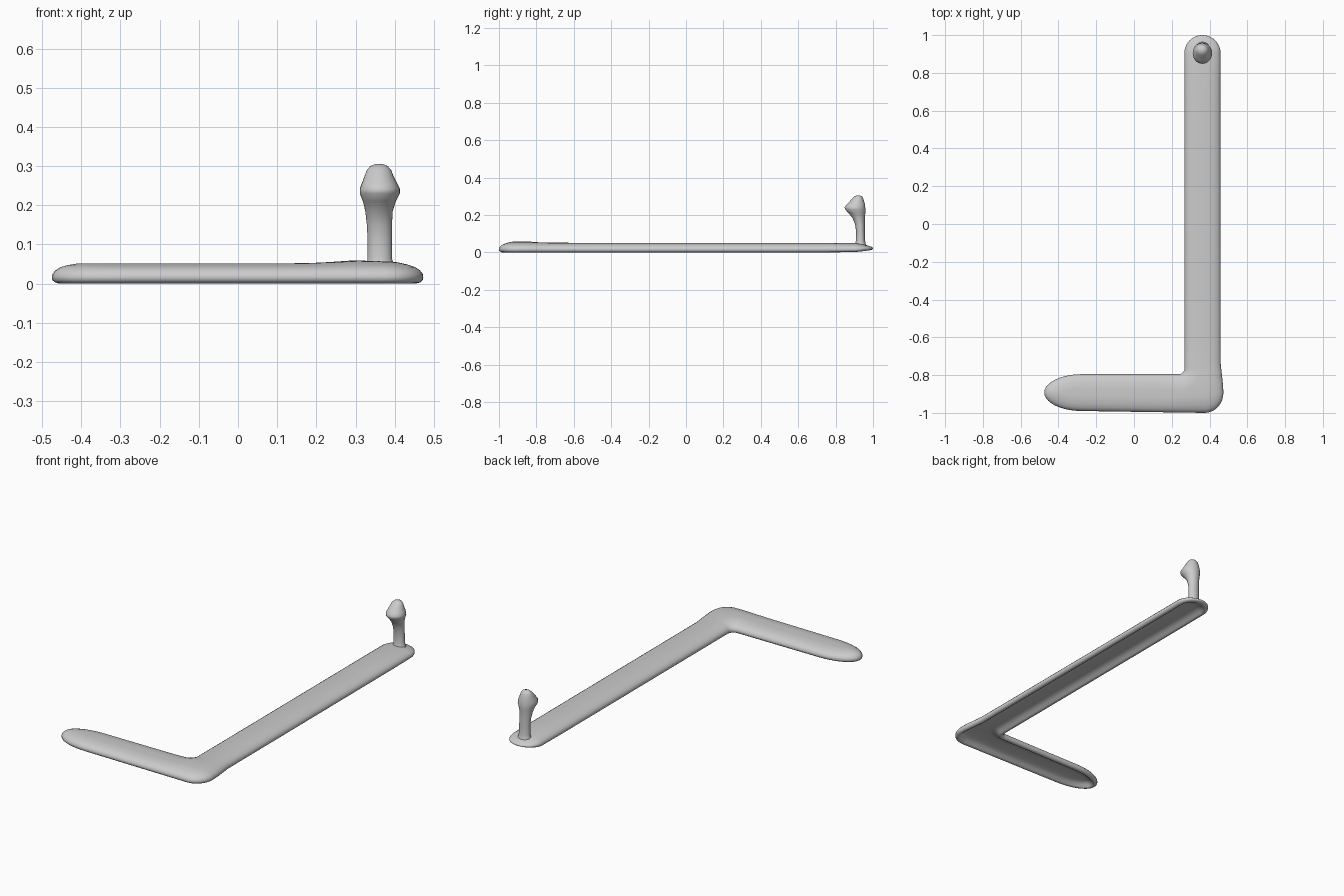
import bpy, bmesh, math

cube = bpy.data.objects.get("Cube")
if cube:
    bpy.data.objects.remove(cube, do_unlink=True)

# Single plain grey
grey = bpy.data.materials.new("grey")
grey.use_nodes = True
color = (0.6, 0.6, 0.6, 1)
grey.diffuse_color = color
grey.node_tree.nodes["Principled BSDF"].inputs["Base Color"].default_value = color


def loft(name, rings, crease):
    """Join equal-length closed rings into a capped, smooth solid."""
    bm = bmesh.new()
    loops = [[bm.verts.new(p) for p in ring] for ring in rings]
    n = len(loops[0])
    for low, high in zip(loops, loops[1:]):
        for i in range(n):
            j = (i + 1) % n
            bm.faces.new((low[i], low[j], high[j], high[i]))
    caps = [bm.faces.new(loops[0][::-1]), bm.faces.new(loops[-1])]
    # Concave caps need valid normals before they are cut into triangles
    bm.normal_update()
    bmesh.ops.triangulate(bm, faces=caps, ngon_method="BEAUTY")
    bm.normal_update()
    mesh = bpy.data.meshes.new(name)
    bm.to_mesh(mesh)
    bm.free()
    mesh.materials.append(grey)
    obj = bpy.data.objects.new(name, mesh)
    bpy.context.collection.objects.link(obj)
    bpy.ops.object.select_all(action="DESELECT")
    obj.select_set(True)
    bpy.context.view_layer.objects.active = obj
    bpy.ops.object.shade_smooth_by_angle(angle=math.radians(crease))
    return obj


# Outline corners: centre x, y, radius x, y, start angle, sweep
CORNERS = [
    (-0.275, -0.8925, 0.20, 0.0975, 180, 90),   # short arm tip, front
    (0.373, -0.895, 0.10, 0.105, 270, 90),      # outer elbow
    (0.372, -0.86, 0.10, 0, 0, 0),              # elbow swelling
    (0.359, -0.74, 0.10, 0, 0, 0),
    (0.361, 0.906, 0.097, 0.094, 0, 90),        # long arm tip
    (0.361, 0.906, 0.094, 0.094, 90, 90),
    (0.237, -0.765, 0.03, 0.03, 0, -90),        # inner elbow
    (-0.275, -0.8925, 0.20, 0.0975, 90, 90),    # short arm tip, back
]


def outline(inset):
    arcs = []
    for cx, cy, rx, ry, start, sweep in CORNERS:
        grow = inset if sweep < 0 else -inset
        steps = 10 if sweep else 0
        # The swelling points only move sideways
        ry_now = ry + grow if sweep else 0
        arc = []
        for i in range(steps + 1):
            a = math.radians(start + sweep * i / max(steps, 1))
            arc.append((cx + (rx + grow) * math.cos(a), cy + ry_now * math.sin(a)))
        arcs.append(arc)
    points = []
    for k, arc in enumerate(arcs):
        points += arc
        a, b = arc[-1], arcs[(k + 1) % len(arcs)][0]
        if k in (4, 7):      # arcs that continue into each other
            points.pop()
            continue
        # Fixed number of cuts along the straight sides
        for i in range(1, 10):
            t = i / 10
            points.append((a[0] + (b[0] - a[0]) * t, a[1] + (b[1] - a[1]) * t))
    return points


def height(x, y, z):
    # Thin, lifted far tip and a slight swelling over the elbow
    t = min(max((y - 0.89) / 0.11, 0), 1)
    bump = 0.008 * math.exp(-((x - 0.32) ** 2 + (y + 0.88) ** 2) / 0.008)
    return z * (1 - 0.5 * t) + 0.013 * t + bump * z / 0.05


# L-shaped bar, hollowed underneath, with rounded upper edges: height, inset
SECTION = [(0.026, 0.082), (0.025, 0.065), (0.022, 0.050), (0.014, 0.036), (0.005, 0.026),
           (0, 0.018), (0.003, 0.008), (0.009, 0.001), (0.016, 0), (0.024, 0.001),
           (0.033, 0.008), (0.041, 0.02), (0.047, 0.04), (0.051, 0.065), (0.0515, 0.082)]
loft("bent_bar", [[(x, y, height(x, y, z)) for x, y in outline(d)] for z, d in SECTION], 60)

# Upright peg with a forward-leaning knob: z, centre x, y, radius x, y
PEG = [
    (0.030, 0.363, 0.932, 0.042, 0.034),
    (0.046, 0.363, 0.933, 0.035, 0.028),
    (0.065, 0.362, 0.933, 0.031, 0.024),
    (0.110, 0.362, 0.933, 0.031, 0.023),
    (0.150, 0.361, 0.930, 0.032, 0.026),
    (0.185, 0.360, 0.923, 0.035, 0.033),
    (0.210, 0.361, 0.914, 0.042, 0.045),
    (0.230, 0.362, 0.905, 0.051, 0.055),
    (0.242, 0.362, 0.903, 0.051, 0.055),
    (0.256, 0.361, 0.908, 0.045, 0.049),
    (0.274, 0.360, 0.914, 0.037, 0.038),
    (0.290, 0.360, 0.919, 0.031, 0.028),
    (0.300, 0.360, 0.921, 0.022, 0.020),
    (0.305, 0.360, 0.921, 0.009, 0.008),
]
SIDES = 28
angles = [math.tau * i / SIDES for i in range(SIDES)]
loft("peg", [[(cx + rx * math.cos(a), cy + ry * math.sin(a), z) for a in angles]
             for z, cx, cy, rx, ry in PEG], 60)
